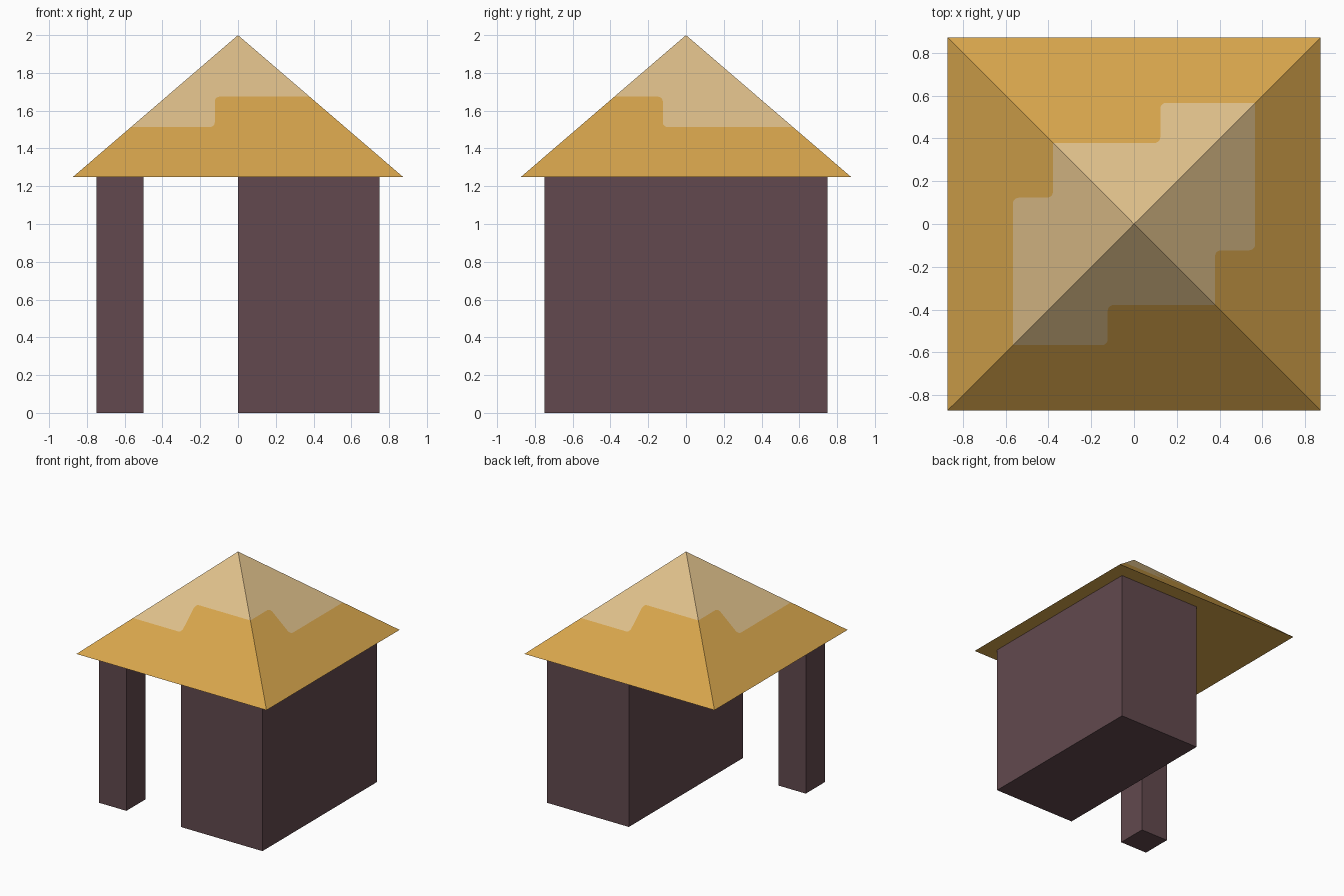
import bpy, bmesh, math
from mathutils import Matrix, Vector

if "Cube" in bpy.data.objects:
    bpy.data.objects.remove(bpy.data.objects["Cube"])


def material(name, rgb):
    lin = [((c / 255 + 0.055) / 1.055) ** 2.4 for c in rgb]
    m = bpy.data.materials.new(name)
    m.diffuse_color = (*lin, 1)
    m.use_nodes = True
    m.node_tree.nodes["Principled BSDF"].inputs["Base Color"].default_value = m.diffuse_color
    return m


wall_mat = material("dark plum wood", (98, 73, 78))
roof_mat = material("golden thatch", (215, 165, 76))
cap_mat = material("pale thatch", (222, 191, 138))


def finish(name, bm, mats):
    mesh = bpy.data.meshes.new(name)
    bm.to_mesh(mesh)
    bm.free()
    for m in mats:
        mesh.materials.append(m)
    obj = bpy.data.objects.new(name, mesh)
    bpy.context.collection.objects.link(obj)
    return obj


def box(name, lo, hi):
    lo, hi = Vector(lo), Vector(hi)
    bm = bmesh.new()
    bmesh.ops.create_cube(bm, size=1)
    bmesh.ops.scale(bm, vec=hi - lo, verts=bm.verts)
    bmesh.ops.translate(bm, vec=(lo + hi) / 2, verts=bm.verts)
    return finish(name, bm, [wall_mat])


# Walls: solid half and one corner post
box("main_block", (0, -0.75, 0), (0.75, 0.75, 1.25))
box("corner_post", (-0.75, -0.75, 0), (-0.5, -0.5, 1.25))

# Roof: pyramid whose slopes are split along a stepped, rounded colour border
EAVE, BASE_Z, TOP_Z = 0.873, 1.25, 2.0
LOW, HIGH, STEP, R = 0.567, 0.379, -0.123, 0.028


def arc(cu, cd, start, end, n=5):
    angles = [math.radians(start + (end - start) * i / n) for i in range(n + 1)]
    return [(cu + R * math.cos(a), cd + R * math.sin(a)) for a in angles]


def border(side):
    """Border as (along slope, distance from axis); side 1 drops at the left, -1 at the right."""
    if side == 1:
        return ([(-LOW, LOW)] + arc(STEP - R, LOW - R, 90, 0)
                + arc(STEP + R, HIGH + R, 180, 270) + [(HIGH, HIGH)])
    return ([(-HIGH, HIGH)] + arc(STEP - R, HIGH + R, 270, 360)
            + arc(STEP + R, LOW - R, 180, 90) + [(LOW, LOW)])


bm = bmesh.new()
for k in range(4):
    turn = Matrix.Rotation(k * math.pi / 2, 3, 'Z')
    edge = border(1 if k % 2 == 0 else -1)
    eave = [(-EAVE, EAVE), (EAVE, EAVE)]
    for points, index in ((eave + edge[::-1], 0), (edge + [(0, 0)], 1)):
        verts = [bm.verts.new(turn @ Vector((u, -d, TOP_Z - d * (TOP_Z - BASE_Z) / EAVE)))
                 for u, d in points]
        bm.faces.new(verts).material_index = index
# Flat underside
bm.faces.new([bm.verts.new((x * EAVE, y * EAVE, BASE_Z))
              for x, y in ((-1, -1), (-1, 1), (1, 1), (1, -1))])
bmesh.ops.remove_doubles(bm, verts=bm.verts, dist=1e-4)
finish("roof", bm, [roof_mat, cap_mat])
